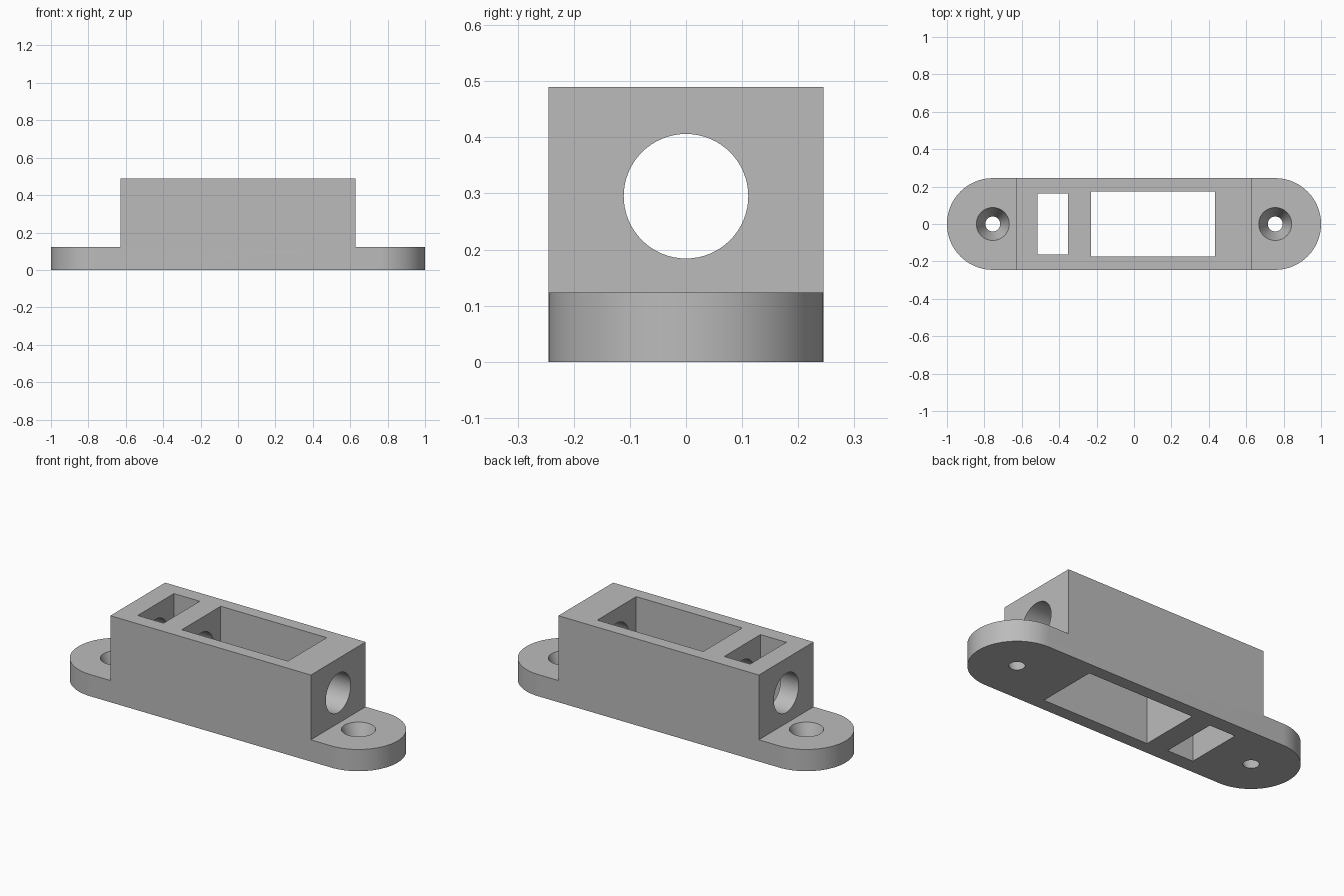
import bpy, bmesh
from math import cos, sin, pi, radians
from mathutils import Matrix, Vector

cube = bpy.data.objects.get("Cube")
if cube:
    bpy.data.objects.remove(cube, do_unlink=True)

HALF_LENGTH, RADIUS = 1.0, 0.245
HEIGHT, FLANGE = 0.49, 0.123
BLOCK_X = 0.628
SCREW_X = HALF_LENGTH - RADIUS

grey = bpy.data.materials.new("plain grey")
grey.use_nodes = True
grey.diffuse_color = (0.5, 0.5, 0.5, 1)
grey.node_tree.nodes["Principled BSDF"].inputs["Base Color"].default_value = (0.5, 0.5, 0.5, 1)


def add_object(name, bm):
    bmesh.ops.recalc_face_normals(bm, faces=bm.faces)
    mesh = bpy.data.meshes.new(name)
    bm.to_mesh(mesh)
    bm.free()
    obj = bpy.data.objects.new(name, mesh)
    bpy.context.collection.objects.link(obj)
    return obj


def box(name, low, high):
    low, high = Vector(low), Vector(high)
    bm = bmesh.new()
    bmesh.ops.create_cube(bm, size=1, matrix=Matrix.Translation((low + high) / 2)
                          @ Matrix.Diagonal((*(high - low), 1)))
    return add_object(name, bm)


def cone(name, r1, r2, depth, matrix):
    bm = bmesh.new()
    bmesh.ops.create_cone(bm, cap_ends=True, segments=64, radius1=r1, radius2=r2,
                          depth=depth, matrix=matrix)
    return add_object(name, bm)


def cut(target, cutter):
    mod = target.modifiers.new(cutter.name, 'BOOLEAN')
    mod.operation, mod.solver, mod.object = 'DIFFERENCE', 'EXACT', cutter
    bpy.context.view_layer.objects.active = target
    bpy.ops.object.modifier_apply(modifier=mod.name)
    bpy.data.objects.remove(cutter, do_unlink=True)


# Round-ended prism, full height
bm = bmesh.new()
STEPS = 48
outline = []
for side in (1, -1):
    for i in range(STEPS + 1):
        a = pi * i / STEPS - pi / 2
        outline.append(bm.verts.new((side * (SCREW_X + RADIUS * cos(a)), side * RADIUS * sin(a), 0)))
floor = bm.faces.new(outline)
top = bmesh.ops.extrude_face_region(bm, geom=[floor])
bmesh.ops.translate(bm, vec=(0, 0, HEIGHT),
                    verts=[v for v in top["geom"] if isinstance(v, bmesh.types.BMVert)])
housing = add_object("mounting_housing", bm)

# Lower flanges at both ends, with tapered screw holes
for side in (-1, 1):
    xs = sorted((side * BLOCK_X, side * 1.2))
    cut(housing, box("flange_cutter", (xs[0], -0.4, FLANGE), (xs[1], 0.4, 0.7)))
    cut(housing, cone("screw_cutter", 0.032, 0.096, FLANGE + 0.04,
                      Matrix.Translation((side * SCREW_X, 0, FLANGE / 2))))

# Rectangular openings, right through
for x1, x2, y in ((-0.515, -0.353, 0.162), (-0.23, 0.434, 0.174)):
    cut(housing, box("opening_cutter", (x1, -y, -0.1), (x2, y, 0.7)))

# Lengthwise round bore
cut(housing, cone("bore_cutter", 0.111, 0.111, 1.6,
                  Matrix.Translation((0, 0, 0.295)) @ Matrix.Rotation(pi / 2, 4, 'Y')))

# Colour and shading
housing.data.materials.clear()
housing.data.materials.append(grey)
for face in housing.data.polygons:
    face.material_index = 0
bpy.ops.object.select_all(action='DESELECT')
housing.select_set(True)
bpy.context.view_layer.objects.active = housing
bpy.ops.object.shade_smooth_by_angle(angle=radians(30))
